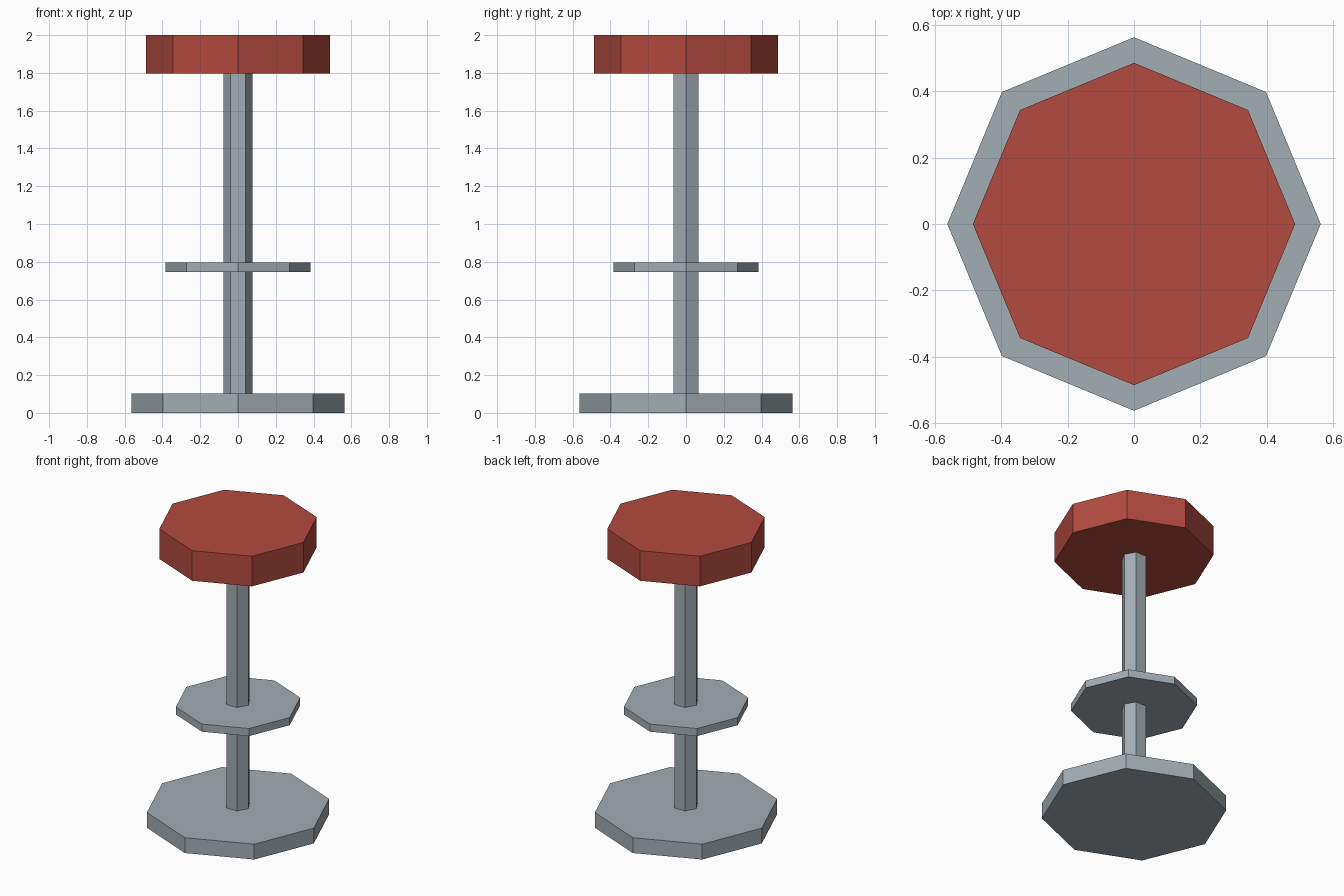
import bpy

if "Cube" in bpy.data.objects:
    bpy.data.objects.remove(bpy.data.objects["Cube"])


def material(name, color):
    mat = bpy.data.materials.new(name)
    mat.diffuse_color = (*color, 1.0)
    mat.use_nodes = True
    mat.node_tree.nodes["Principled BSDF"].inputs["Base Color"].default_value = mat.diffuse_color
    return mat


red = material("red_cushion", (0.445, 0.069, 0.050))
metal = material("grey_metal", (0.365, 0.418, 0.455))


def prism(name, sides, radius, bottom, top, mat):
    """Upright flat-sided disc or pole with a corner on the +x axis."""
    bpy.ops.mesh.primitive_cylinder_add(
        vertices=sides, radius=radius, depth=top - bottom,
        location=(0, 0, (bottom + top) / 2))
    obj = bpy.context.object
    obj.name = name
    # the primitive starts with a corner on +y; turn hexagons onto x
    if sides % 4:
        obj.rotation_euler.z = 1.5707963
    obj.data.materials.append(mat)
    return obj


# Floor plate, pole, foot rest disc and seat
prism("base", 8, 0.563, 0.0, 0.103, metal)
prism("post", 6, 0.077, 0.09, 1.81, metal)
prism("footrest", 8, 0.384, 0.746, 0.797, metal)
prism("seat", 8, 0.486, 1.798, 2.0, red)
